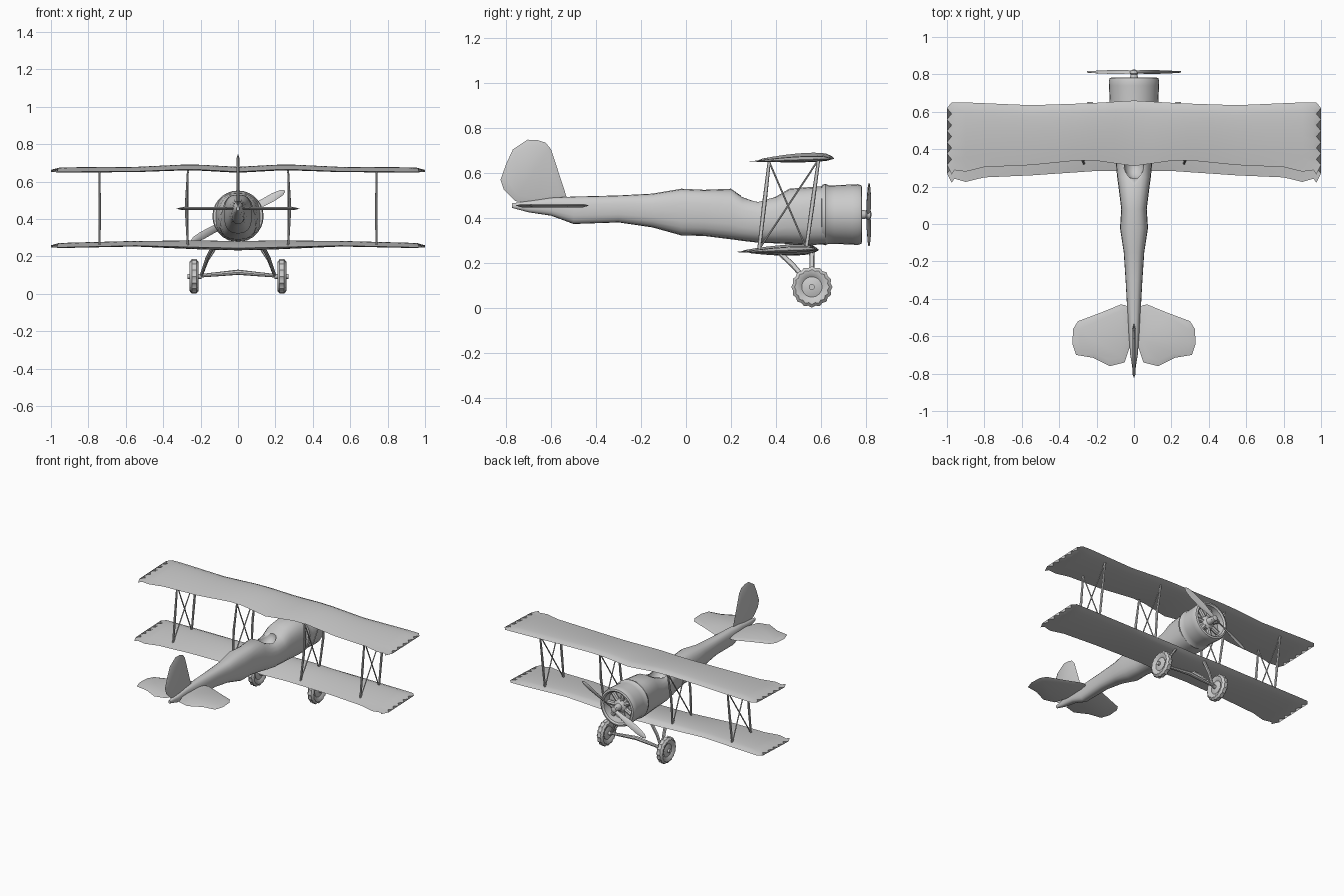
import bpy, bmesh, math
from mathutils import Vector

cube = bpy.data.objects.get("Cube")
if cube:
    bpy.data.objects.remove(cube, do_unlink=True)

grey = bpy.data.materials.new("light grey")
grey.use_nodes = True
grey.diffuse_color = (0.6, 0.6, 0.6, 1)
grey.node_tree.nodes["Principled BSDF"].inputs["Base Color"].default_value = (0.6, 0.6, 0.6, 1)


def finish(name, bm, angle=40):
    """Turn a bmesh into a smooth-shaded object."""
    bmesh.ops.recalc_face_normals(bm, faces=bm.faces)
    mesh = bpy.data.meshes.new(name)
    bm.to_mesh(mesh)
    bm.free()
    mesh.materials.append(grey)
    ob = bpy.data.objects.new(name, mesh)
    bpy.context.collection.objects.link(ob)
    bpy.ops.object.select_all(action='DESELECT')
    ob.select_set(True)
    bpy.context.view_layer.objects.active = ob
    bpy.ops.object.shade_smooth_by_angle(angle=math.radians(angle))
    return ob


def loft(bm, rings, caps=True):
    """Skin a list of closed rings of points."""
    rows = [[bm.verts.new(p) for p in ring] for ring in rings]
    n = len(rows[0])
    for a, b in zip(rows, rows[1:]):
        for i in range(n):
            bm.faces.new((a[i], a[(i + 1) % n], b[(i + 1) % n], b[i]))
    if caps:
        bm.faces.new(rows[0])
        bm.faces.new(rows[-1])


def lathe(name, profile, centre, axis, n=28, teeth=0.0, angle=40):
    """Spin (radius, offset) pairs round x or y; teeth make a scalloped rim."""
    c, rings = Vector(centre), []
    for r, d in profile:
        ring = []
        for i in range(n):
            t = math.tau * i / n
            rr = r - (teeth if i % 2 and r > 0.07 else 0)
            u, v = rr * math.cos(t), rr * math.sin(t)
            ring.append(c + (Vector((d, u, v)) if axis == 'x' else Vector((u, d, v))))
        rings.append(ring)
    bm = bmesh.new()
    loft(bm, rings)
    return finish(name, bm, angle)


def bar(name, points, radii, squash=1.0, n=8):
    """Tapered rod through points, narrowed across x by squash."""
    pts = [Vector(p) for p in points]
    rings = []
    for i, p in enumerate(pts):
        d = (pts[min(i + 1, len(pts) - 1)] - pts[max(i - 1, 0)]).normalized()
        side = d.cross(Vector((0, 1, 0))).normalized()
        other = d.cross(side)
        rings.append([p + radii[i] * (side * squash * math.cos(math.tau * k / n)
                      + other * math.sin(math.tau * k / n)) for k in range(n)])
    bm = bmesh.new()
    loft(bm, rings)
    return finish(name, bm)


def plate(name, outline, thick, put):
    """Flat surface with a thinned edge: outline of 2D points placed by put(a, b, h)."""
    ca = sum(p[0] for p in outline) / len(outline)
    cb = sum(p[1] for p in outline) / len(outline)
    inner = [(ca + (a - ca) * .82, cb + (b - cb) * .82) for a, b in outline]
    bm = bmesh.new()
    loft(bm, [[put(a, b, -thick / 2) for a, b in inner],
              [put(a, b, 0) for a, b in outline],
              [put(a, b, thick / 2) for a, b in inner]])
    return finish(name, bm, 50)


def interp(table, x):
    for (x0, *a), (x1, *b) in zip(table, table[1:]):
        if x <= x1:
            t = (x - x0) / (x1 - x0)
            return [p + (q - p) * t for p, q in zip(a, b)]
    return table[-1][1:]


# Wings: stations of |x|, leading edge, trailing edge, mid height, thickness
def wing(name, table):
    xs = [0, .1, .2, .3, .42, .55, .68, .8, .9, .96]
    xs = [-x for x in reversed(xs[1:])] + xs
    n, rings = 12, []

    def section(x, flat=1.0, zig=0.0):
        lead, trail, z, thick = interp(table, abs(x))
        top, bottom = [], []
        for j in range(n + 1):
            t = j / n
            y = lead + (trail - lead) * t
            h = thick * flat * (math.sqrt(t) * (1 - t) * 2.6)
            camber = .012 * (1 - t) - .006
            px = x + math.copysign(zig * (j % 2), x)
            top.append(Vector((px, y, z + camber + h * .6)))
            bottom.append(Vector((px, y, z + camber - h * .4)))
        return top + bottom[-2:0:-1]

    rings.append(section(-.975, .1, .025))
    rings += [section(x) for x in xs]
    rings.append(section(.975, .1, .025))
    # ragged trailing edge near the tips
    for k in (0, 2, -1, -3):
        rings[k][n].y -= .02
    bm = bmesh.new()
    loft(bm, rings)
    return finish(name, bm, 45)


wing("upper_wing", [(0, .66, .31, .658, .030), (.25, .645, .345, .672, .030),
                    (.55, .635, .315, .660, .026), (.9, .65, .30, .658, .026), (1, .65, .28, .656, .022)])
wing("lower_wing", [(0, .59, .28, .250, .048), (.18, .59, .285, .254, .048),
                    (.55, .575, .26, .263, .028), (.9, .585, .245, .255, .026), (1, .585, .24, .253, .022)])

# Fuselage: y, top, bottom, half width
stations = [(-.775, .465, .445, .008), (-.70, .475, .425, .02), (-.6, .49, .41, .028),
            (-.5, .495, .373, .034), (-.3, .50, .38, .045), (-.15, .508, .358, .055),
            (-.02, .53, .322, .075), (.08, .525, .32, .068), (.2, .53, .305, .083),
            (.25, .495, .298, .09), (.32, .48, .29, .097), (.4, .495, .287, .102),
            (.46, .53, .284, .106), (.56, .538, .28, .115), (.62, .54, .282, .12)]
rings = []
for y, top, bottom, half in stations:
    ring = []
    for i in range(20):
        c, s = math.cos(math.tau * i / 20), math.sin(math.tau * i / 20)
        ring.append(((half * math.copysign(abs(c) ** .75, c)), y,
                     (top + bottom) / 2 + (top - bottom) / 2 * math.copysign(abs(s) ** .8, s)))
    rings.append(ring)
bm = bmesh.new()
loft(bm, rings)
fuselage = finish("fuselage", bm, 45)

# Cockpit hollow
bm = bmesh.new()
bmesh.ops.create_uvsphere(bm, u_segments=16, v_segments=10, radius=1)
for v in bm.verts:
    v.co = Vector((v.co.x * .055, .32 + v.co.y * .08, .49 + v.co.z * .07))
cutter = finish("cockpit_cutter", bm)
cutter.hide_render = True
cutter.hide_set(True)
cut = fuselage.modifiers.new("cockpit", 'BOOLEAN')
cut.object, cut.operation, cut.solver = cutter, 'DIFFERENCE', 'EXACT'

# Engine cowl with a rounded lip, engine face and propeller hub
lathe("engine_cowl", [(.11, .60), (.132, .605), (.137, .62), (.130, .635), (.130, .66), (.134, .74),
                      (.135, .765), (.13, .78), (.118, .784), (.108, .775), (.104, .72)],
      (0, 0, .415), 'y')
lathe("engine_hub", [(.05, .70), (.048, .745), (.025, .76), (.018, .80), (.022, .805),
                     (.02, .82), (.006, .825)], (0, 0, .415), 'y', 16)
for i in range(7):
    a = math.tau * i / 7
    d = Vector((math.cos(a), 0, math.sin(a)))
    c = Vector((0, .735, .415))
    bar("engine_cylinder", [c + d * .03, c + d * .1], [.016, .016])

# Propeller blades, each twisted along its length
ang = math.atan2(.135, .25)
along, across = Vector((math.cos(ang), 0, math.sin(ang))), Vector((-math.sin(ang), 0, math.cos(ang)))
for sign in (1, -1):
    rings = []
    for r, w, twist in [(.01, .010, .9), (.06, .014, .8), (.13, .022, .5), (.22, .022, .3), (.265, .016, .2), (.284, .005, .2)]:
        flat = across * sign * math.cos(twist) + Vector((0, math.sin(twist), 0))
        thin = along.cross(flat)
        c = Vector((0, .813, .415)) + along * sign * r
        rings.append([c + flat * w * math.cos(k * math.tau / 8) + thin * .004 * math.sin(k * math.tau / 8)
                      for k in range(8)])
    bm = bmesh.new()
    loft(bm, rings)
    finish("propeller_blade", bm)

# Tail fin
plate("tail_fin", [(-.53, .49), (-.60, .705), (-.625, .735), (-.66, .746), (-.705, .748), (-.77, .705),
                   (-.80, .64), (-.825, .57), (-.81, .525), (-.76, .475), (-.65, .46)],
      .016, lambda a, b, h: (h, a, b))

tail = [(.01, -.47), (.045, -.435), (.07, -.43), (.18, -.475), (.30, -.52), (.325, -.56), (.33, -.64),
        (.31, -.70), (.22, -.715), (.13, -.76), (.05, -.74), (.01, -.62)]
for side, s in (("left", 1), ("right", -1)):
    plate(side + "_tailplane", tail, .016, lambda a, b, h: (s * a, b, .455 + h))

    # Interplane struts with crossed wires
    for place, x in (("outer", .74), ("inner", .268)):
        f_top, f_low = Vector((s * x, .59, .66)), Vector((s * x, .535, .265))
        b_top, b_low = Vector((s * x, .37, .65)), Vector((s * x, .325, .26))
        for label, a, b in (("front", f_top, f_low), ("rear", b_top, b_low)):
            bow = Vector((s * (.01 if place == "inner" else 0), 0, 0))
            bar(f"{side}_{place}_{label}_strut", [a, a.lerp(b, .5) + bow, b], [.007, .010, .008], .7)
        for a, b in ((f_top, b_low), (b_top, f_low)):
            bar(f"{side}_{place}_wire", [a, b], [.004, .004])

    # Landing gear
    hub = Vector((s * .235, .56, .093))
    lathe(side + "_wheel", [(.02, -.020), (.045, -.012), (.06, -.022), (.078, -.024), (.092, -.012), (.092, .012),
                            (.078, .024), (.06, .022), (.045, .012), (.02, .020)], hub, 'x', 32, .007)
    bar(side + "_wheel_hub", [hub + Vector((s * -.04, 0, 0)), hub + Vector((s * .034, 0, 0))], [.013, .013], 1, 12)
    foot = Vector((s * .198, .56, .093))
    bar(side + "_front_leg", [(s * .12, .56, .25), (s * .165, .56, .18), foot], [.012, .011, .010], .8)
    bar(side + "_rear_leg", [(s * .13, .40, .26), (s * .165, .475, .19), foot], [.012, .012, .010], .8)
bar("axle", [(-.215, .56, .095), (0, .56, .115), (.215, .56, .095)], [.009, .014, .009])
